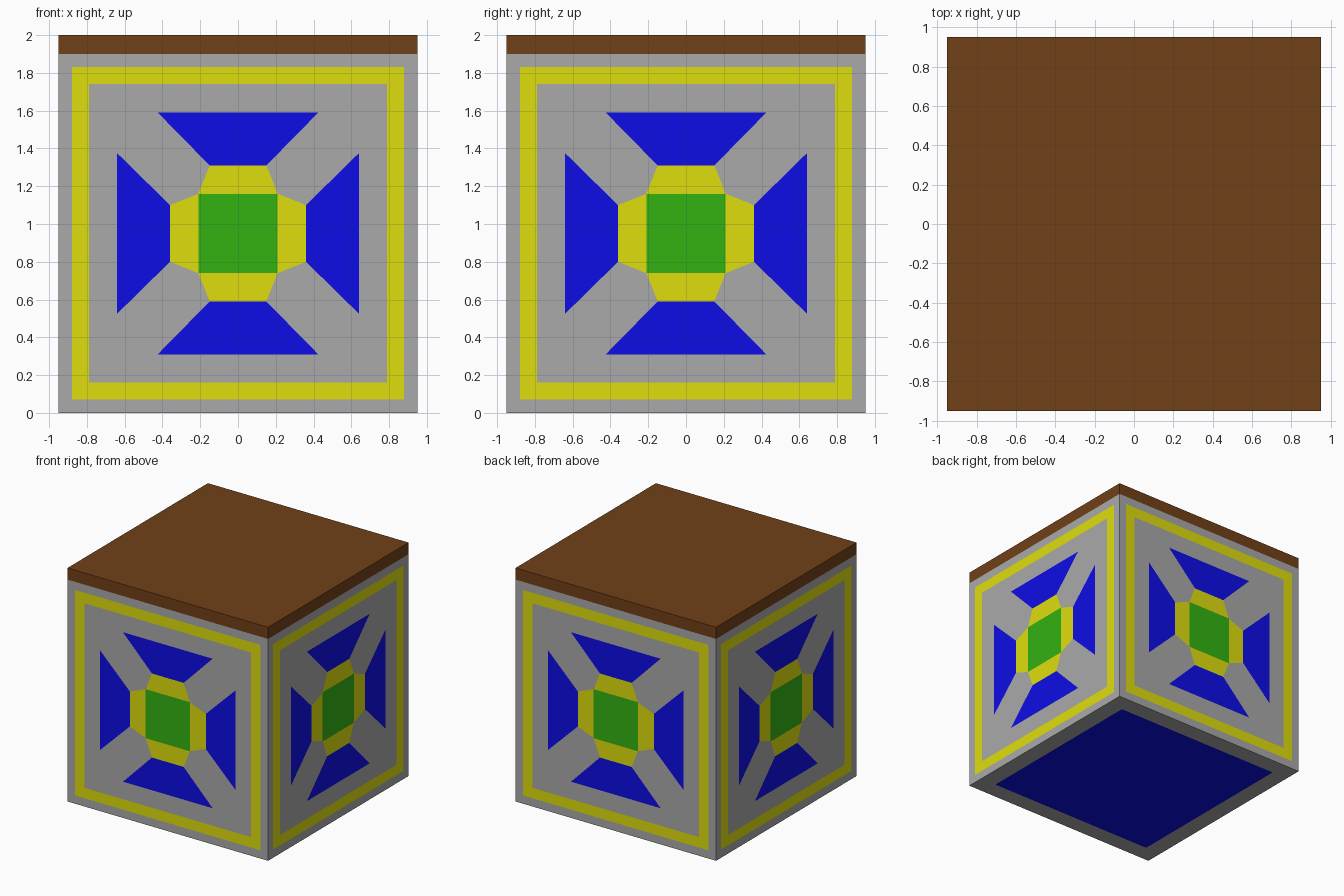
import bpy, bmesh
from math import pi
from mathutils import Matrix, Vector

if "Cube" in bpy.data.objects:
    bpy.data.objects.remove(bpy.data.objects["Cube"])

H = 0.95          # half width of the cube below the lid
COLOURS = {
    "grey": (0.4, 0.4, 0.4, 1),
    "yellow": (0.73, 0.73, 0.004, 1),
    "blue": (0.004, 0.004, 0.8, 1),
    "green": (0.033, 0.45, 0.006, 1),
    "brown": (0.165, 0.053, 0.009, 1),
}
mats = {}
for name, col in COLOURS.items():
    mats[name] = bpy.data.materials.new(name)
    mats[name].diffuse_color = col


def make_object(name, bm, colour):
    bmesh.ops.remove_doubles(bm, verts=bm.verts, dist=1e-5)
    mesh = bpy.data.meshes.new(name)
    bm.to_mesh(mesh)
    bm.free()
    mesh.materials.append(mats[colour])
    ob = bpy.data.objects.new(name, mesh)
    bpy.context.collection.objects.link(ob)


def face(bm, points, matrix):
    bm.faces.new([bm.verts.new(matrix @ Vector((x, y, 0))) for x, y in points])


def trapezoid(d0, w0, d1, w1):
    # counter-clockwise, from distance d0 to d1 with half widths w0, w1
    return [(-w0, d0), (w0, d0), (w1, d1), (-w1, d1)]


def square(r):
    return trapezoid(-r, r, r, r)


# one quarter of a side's flush pattern, turned four times about its centre
QUARTER = {
    "grey": [
        trapezoid(0.88, 0.88, H, H),
        trapezoid(0.64, 0.425, 0.79, 0.79),
        [(0.425, 0.64), (0.64, 0.425), (0.79, 0.79)],
        [(0.21, 0.21), (0.36, 0.15), (0.64, 0.425), (0.425, 0.64), (0.15, 0.36)],
    ],
    "trim": [trapezoid(0.79, 0.79, 0.88, 0.88)],
    "collar": [trapezoid(0.21, 0.21, 0.36, 0.15)],
    "wedge": [trapezoid(0.36, 0.15, 0.64, 0.425)],
}
parts = {k: bmesh.new() for k in [*QUARTER, "centre", "base"]}

# four sides
for side in range(4):
    place = (Matrix.Translation((0, 0, H)) @ Matrix.Rotation(side * pi / 2, 4, 'Z')
             @ Matrix.Translation((0, -H, 0)) @ Matrix.Rotation(pi / 2, 4, 'X'))
    for q in range(4):
        turn = place @ Matrix.Rotation(q * pi / 2, 4, 'Z')
        for key, polys in QUARTER.items():
            for poly in polys:
                face(parts[key], poly, turn)
    face(parts["centre"], square(0.21), place)

# underside: grey border around a blue square
under = Matrix.Rotation(pi, 4, 'X')
for q in range(4):
    face(parts["grey"], trapezoid(0.8, 0.8, H, H), under @ Matrix.Rotation(q * pi / 2, 4, 'Z'))
face(parts["base"], square(0.8), under)

make_object("box_body", parts["grey"], "grey")
make_object("frame_trim", parts["trim"], "yellow")
make_object("centre_collars", parts["collar"], "yellow")
make_object("wedge_inlays", parts["wedge"], "blue")
make_object("centre_squares", parts["centre"], "green")
make_object("base_panel", parts["base"], "blue")

# lid slab
lid = bmesh.new()
bmesh.ops.create_cube(lid, size=1, matrix=Matrix.Translation((0, 0, 1.95))
                      @ Matrix.Diagonal((2 * H, 2 * H, 0.1, 1)))
make_object("lid", lid, "brown")

for m in bpy.data.materials:
    if m.users and not m.is_grease_pencil:
        m.use_nodes = True
        m.node_tree.nodes["Principled BSDF"].inputs["Base Color"].default_value = m.diffuse_color
